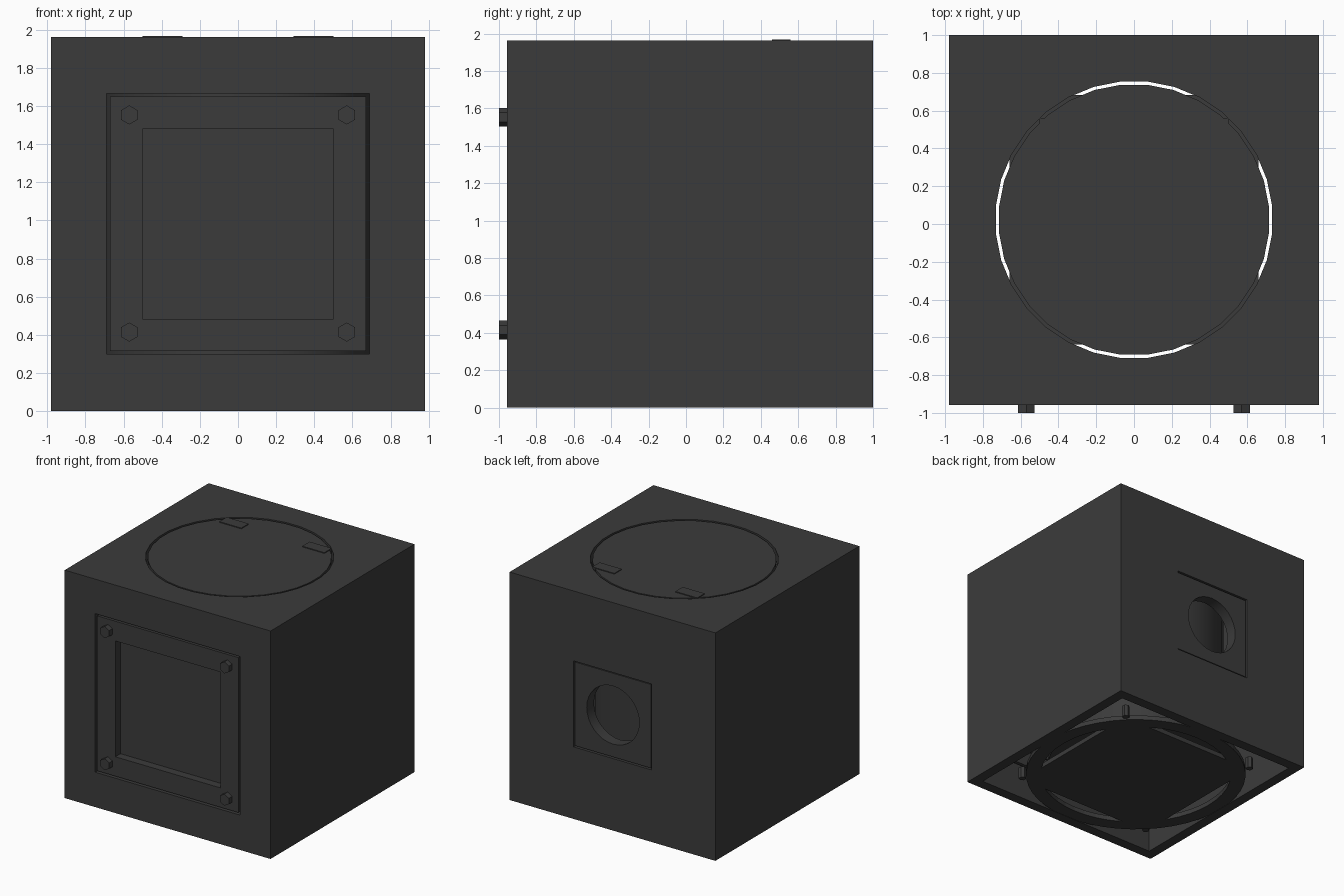
import bpy, math
from mathutils import Vector

if "Cube" in bpy.data.objects:
    bpy.data.objects.remove(bpy.data.objects["Cube"])

mat = bpy.data.materials.new("charcoal")
mat.diffuse_color = (0.044, 0.044, 0.044, 1)
mat.use_nodes = True
mat.node_tree.nodes["Principled BSDF"].inputs["Base Color"].default_value = mat.diffuse_color
CY = 0.0225   # body centre in y


def finish(ob, name):
    ob.name = name
    ob.data.materials.clear()
    ob.data.materials.append(mat)
    return ob


def box(name, lo, hi):
    lo, hi = Vector(lo), Vector(hi)
    bpy.ops.mesh.primitive_cube_add(size=1, location=(lo + hi) / 2)
    ob = bpy.context.object
    ob.scale = hi - lo
    bpy.ops.object.transform_apply(location=False, rotation=False, scale=True)
    return finish(ob, name)


def cyl(name, r, depth, loc, axis="Z", n=32, turn=0.0):
    rot = (math.pi / 2, 0, 0) if axis == "Y" else (0, 0, turn)
    bpy.ops.mesh.primitive_cylinder_add(vertices=n, radius=r, depth=depth, location=loc, rotation=rot)
    return finish(bpy.context.object, name)


def smooth(ob):
    bpy.ops.object.select_all(action="DESELECT")
    ob.select_set(True)
    bpy.context.view_layer.objects.active = ob
    bpy.ops.object.shade_smooth_by_angle(angle=math.radians(30))


def cut(ob, *cutters, op="DIFFERENCE"):
    for c in cutters:
        m = ob.modifiers.new("cut", "BOOLEAN")
        m.operation, m.object, m.solver = op, c, "EXACT"
        bpy.context.view_layer.objects.active = ob
        bpy.ops.object.modifier_apply(modifier=m.name)
        bpy.data.objects.remove(c)
    return ob


# Hollow housing: open bottom, round top opening, square front and back openings
half = math.pi / 32
cut(box("housing", (-.98, -.957, 0), (.98, 1, 1.962)),
    box("c", (-.89, -.867, -.2), (.89, .91, 1.872)),
    cyl("c", .735, .5, (0, CY, 1.95), turn=half),
    box("c", (-.69, -1.2, .3), (.69, -.7, 1.665)),
    box("c", (-.37, .7, .62), (.37, 1.2, 1.36)))

# Round core closing the top opening
smooth(cyl("round_core", .718, 1.86, (0, CY, 1.03), turn=half))
for s in (-1, 1):
    box("top_tab", (min(s * .29, s * .5), .46, 1.9), (max(s * .29, s * .5), .56, 1.967))

# Front frame with recessed window and hex bolts
cut(box("front_frame", (-.672, -.955, .316), (.672, -.86, 1.65)),
    box("c", (-.5, -1.2, .483), (.5, -.7, 1.48)))
box("front_window", (-.53, -.885, .45), (.53, -.85, 1.51))
for x in (-.57, .57):
    for z in (.415, 1.553):
        cyl("hex_bolt", .05, .06, (x, -.97, z), "Y", 6, 0)

# Back plate with a round port
smooth(cut(box("back_plate", (-.36, .895, .63), (.36, .993, 1.35)),
           cyl("c", .25, .5, (0, .95, .99), "Y", 32)))

# Bottom disc with four segment-shaped slots
disc = cyl("bottom_disc", .9, .04, (0, CY, .022), n=48)
slots = cyl("c", .78, .2, (0, CY, .02), n=48)
cut(slots, box("c", (-.66, CY - .66, -.3), (.66, CY + .66, .3)))
cut(disc, slots)

# Small corner pegs holding the disc
for x in (-.66, .66):
    for y in (-.66, .66):
        cyl("corner_peg", .03, .1, (x, CY + y, .06), n=6)
